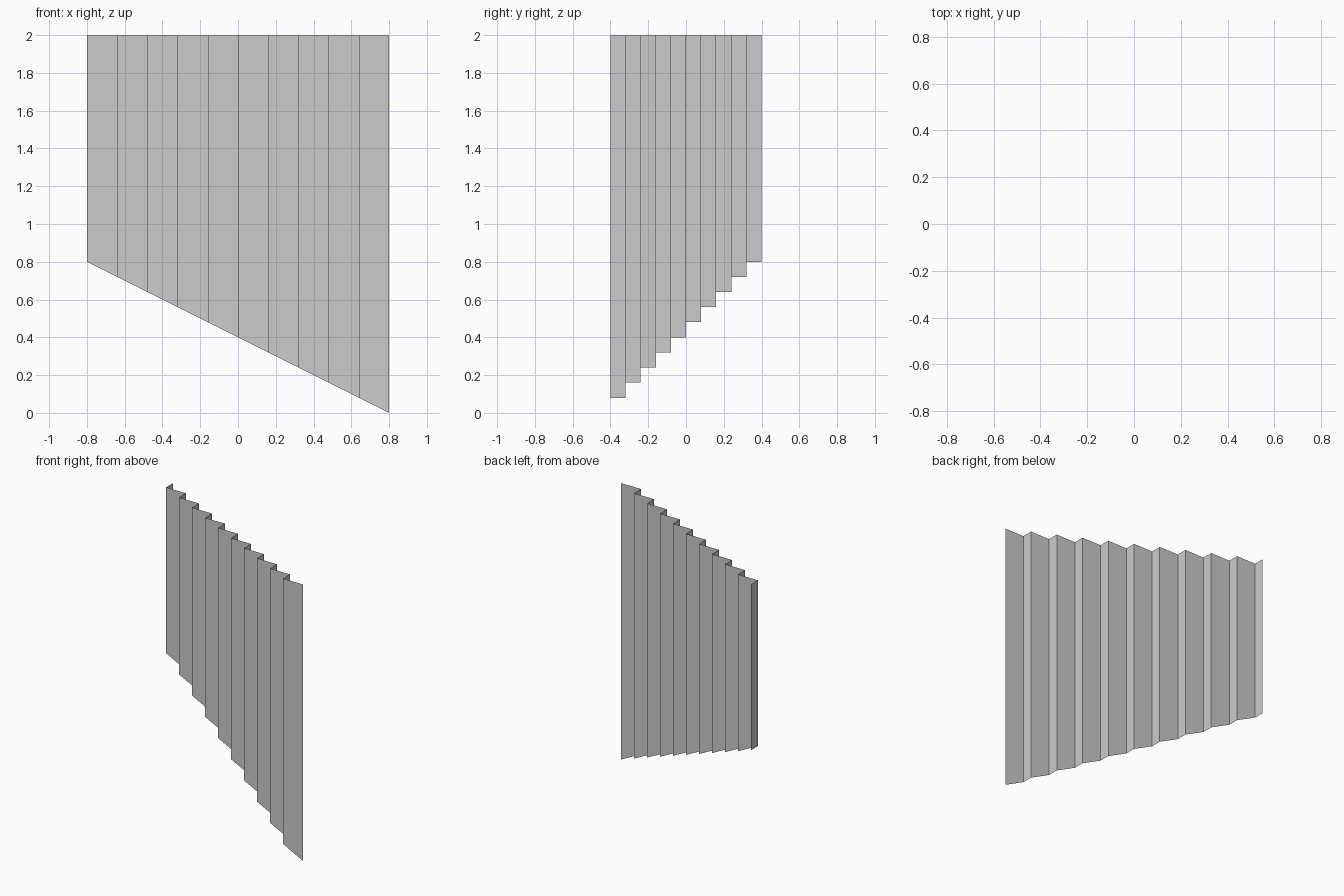
import bpy, bmesh

if "Cube" in bpy.data.objects:
    bpy.data.objects.remove(bpy.data.objects["Cube"])

STEPS = 10
DX, DY = 0.16, 0.08
TOP = 2.0


def plan_path():
    """Stepped plan outline running from back left to front right."""
    pts = [(-0.8, 0.4)]
    for i in range(STEPS):
        y = 0.4 - (i + 1) * DY
        pts += [(-0.8 + i * DX, y), (-0.8 + (i + 1) * DX, y)]
    return pts


# Pleated sheet: stepped path pulled up to a level top, with a sloping bottom edge
bm = bmesh.new()
columns = [(bm.verts.new((x, y, 0.4 - x / 2)), bm.verts.new((x, y, TOP)))
           for x, y in plan_path()]
for (b0, t0), (b1, t1) in zip(columns, columns[1:]):
    bm.faces.new((b0, b1, t1, t0))

mesh = bpy.data.meshes.new("stepped_panel")
bm.to_mesh(mesh)
bm.free()
panel = bpy.data.objects.new("stepped_panel", mesh)
bpy.context.collection.objects.link(panel)
